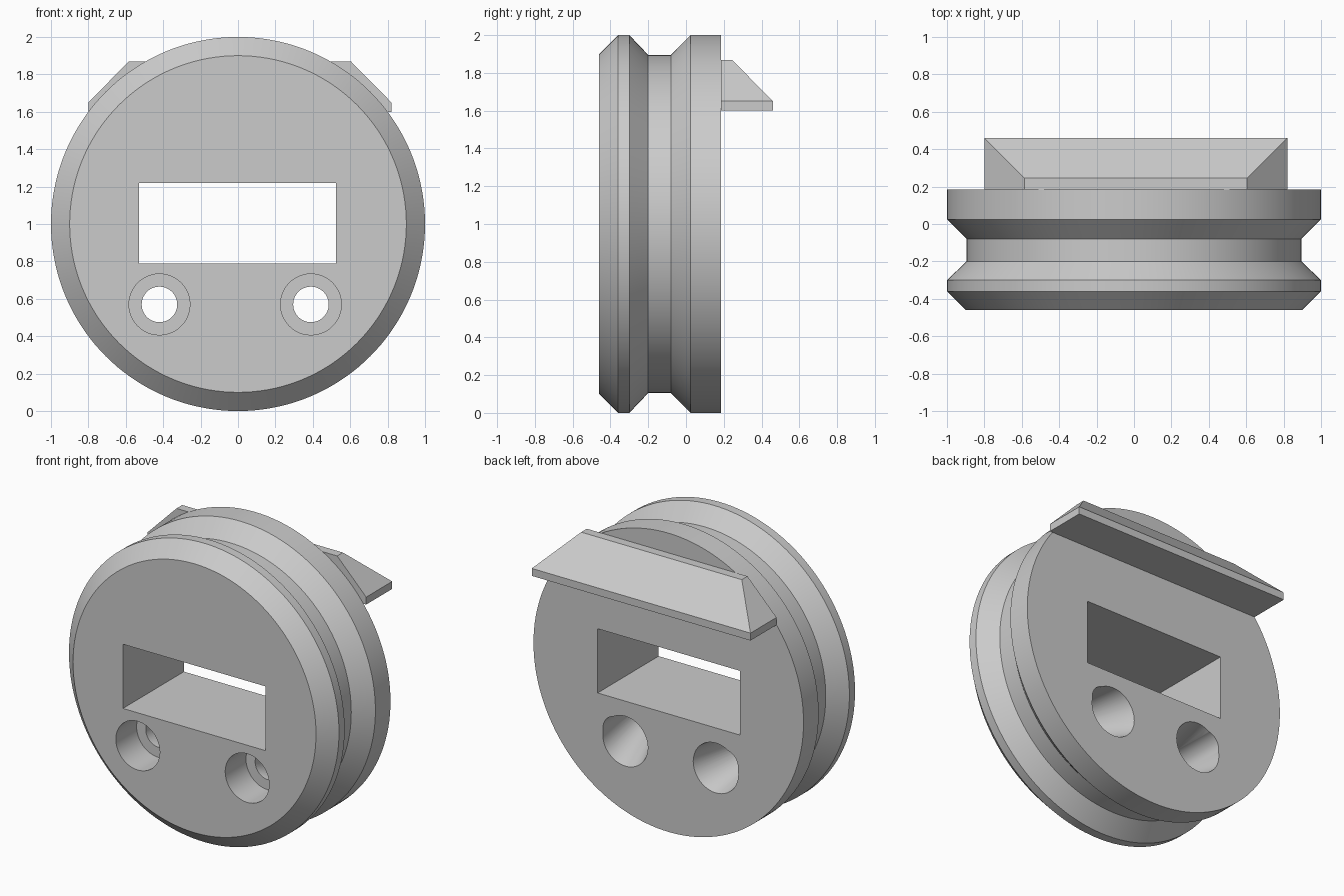
import bpy, bmesh, math

if "Cube" in bpy.data.objects:
    bpy.data.objects.remove(bpy.data.objects["Cube"])

grey = bpy.data.materials.new("plain grey")
grey.use_nodes = True
grey.diffuse_color = (0.6, 0.6, 0.6, 1)
grey.node_tree.nodes["Principled BSDF"].inputs["Base Color"].default_value = (0.6, 0.6, 0.6, 1)


def loft(name, loops):
    """Solid through matching loops of points, capped at both ends."""
    bm = bmesh.new()
    rings = [[bm.verts.new(p) for p in loop] for loop in loops]
    n = len(rings[0])
    for a, b in zip(rings, rings[1:]):
        for i in range(n):
            j = (i + 1) % n
            bm.faces.new((a[i], a[j], b[j], b[i]))
    bm.faces.new(rings[0])
    bm.faces.new(rings[-1])
    bmesh.ops.recalc_face_normals(bm, faces=bm.faces)
    mesh = bpy.data.meshes.new(name)
    bm.to_mesh(mesh)
    bm.free()
    mesh.materials.append(grey)
    obj = bpy.data.objects.new(name, mesh)
    bpy.context.collection.objects.link(obj)
    return obj


def circle(x, y, z, r, n=48):
    return [(x + r * math.cos(i * math.tau / n), y, z + r * math.sin(i * math.tau / n))
            for i in range(n)]


def rect(x0, x1, a0, a1, point):
    return [point(x0, a0), point(x1, a0), point(x1, a1), point(x0, a1)]


# Grooved wheel body, turned about the y axis
profile = [(-0.46, 0.9), (-0.36, 1), (-0.3, 1), (-0.2, 0.895),
           (-0.08, 0.895), (0.025, 1), (0.185, 1)]
body = loft("grooved_body", [circle(0, y, 1, r, 144) for y, r in profile])

# Rectangular slot cutter
cutters = [loft("slot_cutter", [rect(-0.53, 0.525, 0.79, 1.22, lambda x, z, y=y: (x, y, z))
                                for y in (-0.6, 0.4)])]

# Screw holes: front counterbore, narrow bore, slanted cone opening at the back
back = 0.185
for x, shift in ((-0.42, 0.07), (0.39, -0.07)):
    z, drop = 0.57, -0.048
    cutters.append(loft("counterbore_cutter", [circle(x, y, z, 0.163) for y in (-0.6, -0.24)]))
    cutters.append(loft("bore_cutter", [circle(x, y, z, 0.095) for y in (-0.5, 0.3)]))
    cone = []
    for t in (0, 1, 1.1):
        cone.append(circle(x + shift * t, -0.2 + (back + 0.2) * t, z + drop * t,
                           0.09 + 0.077 * t))
    cutters.append(loft("cone_cutter", cone))

for cutter in cutters:
    cutter.hide_render = True
    mod = body.modifiers.new(cutter.name, 'BOOLEAN')
    mod.operation = 'DIFFERENCE'
    mod.solver = 'EXACT'
    mod.object = cutter

# Bake the cuts, then drop the cutters
graph = bpy.context.evaluated_depsgraph_get()
cut_mesh = bpy.data.meshes.new_from_object(body.evaluated_get(graph))
body.modifiers.clear()
body.data = cut_mesh
for cutter in cutters:
    bpy.data.objects.remove(cutter)

# Bevelled ledge on the back
flat = lambda z: (lambda x, y: (x, y, z))
ledge = loft("back_ledge", [
    rect(-0.8, 0.82, back, 0.46, flat(1.6)),
    rect(-0.8, 0.82, back, 0.46, flat(1.65)),
    rect(-0.585, 0.605, back, 0.245, flat(1.868))])

bpy.ops.object.select_all(action='DESELECT')
body.select_set(True)
bpy.context.view_layer.objects.active = body
bpy.ops.object.shade_smooth_by_angle(angle=math.radians(25))
